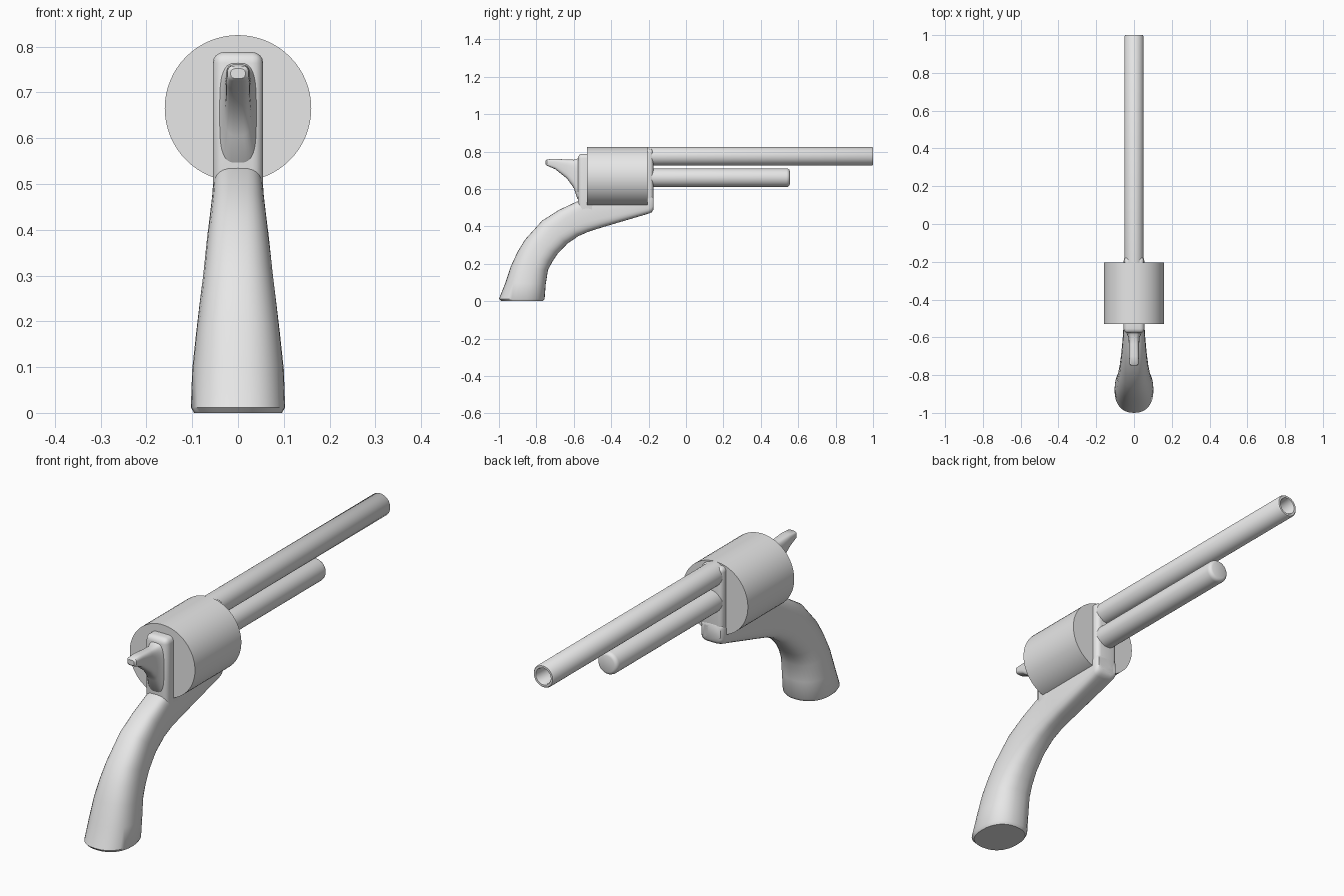
import bpy, bmesh
from math import cos, sin, pi
from mathutils import Matrix, Vector

if "Cube" in bpy.data.objects:
    bpy.data.objects.remove(bpy.data.objects["Cube"])

GREY = (0.8, 0.8, 0.8, 1)
metal = bpy.data.materials.new("plain grey")
metal.use_nodes = True
metal.diffuse_color = GREY
metal.node_tree.nodes["Principled BSDF"].inputs["Base Color"].default_value = GREY


def finish(name, bm, angle=0.7):
    bmesh.ops.recalc_face_normals(bm, faces=bm.faces)
    mesh = bpy.data.meshes.new(name)
    bm.to_mesh(mesh)
    bm.free()
    mesh.materials.append(metal)
    ob = bpy.data.objects.new(name, mesh)
    bpy.context.collection.objects.link(ob)
    bpy.ops.object.select_all(action='DESELECT')
    ob.select_set(True)
    bpy.context.view_layer.objects.active = ob
    bpy.ops.object.shade_smooth_by_angle(angle=angle)
    return ob


def skin(bm, rings):
    """Bridge closed rings of vertices and cap both ends."""
    n = len(rings[0])
    for a, b in zip(rings, rings[1:]):
        for i in range(n):
            j = (i + 1) % n
            bm.faces.new((a[i], a[j], b[j], b[i]))
    bm.faces.new(rings[0])
    bm.faces.new(rings[-1])


def spow(v, p):
    return abs(v) ** p * (1 if v >= 0 else -1)


def loft(name, stations, seg=32):
    """Each station: back y, z, front y, z, half width, squareness."""
    bm = bmesh.new()
    rings = []
    for y1, z1, y2, z2, hw, sq in stations:
        back, front = Vector((0, y1, z1)), Vector((0, y2, z2))
        mid, half = (back + front) / 2, (back - front) / 2
        ring = []
        for i in range(seg):
            t = 2 * pi * i / seg
            p = mid + half * spow(sin(t), 2 / sq)
            p.x = hw * spow(cos(t), 2 / sq)
            ring.append(bm.verts.new(p))
        rings.append(ring)
    skin(bm, rings)
    return finish(name, bm)


def turned(name, profile, z, seg=48):
    """Revolve (radius, y) points about a lengthwise axis at height z."""
    bm = bmesh.new()
    rings = [[bm.verts.new((r * cos(2 * pi * i / seg), y, z + r * sin(2 * pi * i / seg)))
              for i in range(seg)] for r, y in profile]
    skin(bm, rings)
    return finish(name, bm)


def plate(name, y0, y1, z0, z1, hw, bevel):
    bm = bmesh.new()
    bmesh.ops.create_cube(bm, size=1, matrix=Matrix.Translation((0, (y0 + y1) / 2, (z0 + z1) / 2))
                          @ Matrix.Diagonal((2 * hw, y1 - y0, z1 - z0, 1)))
    bmesh.ops.bevel(bm, geom=bm.edges[:], offset=bevel, segments=4, profile=0.5, affect='EDGES')
    return finish(name, bm)


# Curved grip running forward into the lower frame
loft("grip_and_frame", [
    (-0.988, 0, -0.765, 0, 0.096, 2.3),
    (-1.0, 0.012, -0.756, 0.012, 0.103, 2.3),
    (-0.965, 0.10, -0.75, 0.09, 0.100, 2.3),
    (-0.935, 0.19, -0.738, 0.166, 0.091, 2.4),
    (-0.90, 0.265, -0.715, 0.21, 0.084, 2.4),
    (-0.86, 0.33, -0.685, 0.255, 0.077, 2.5),
    (-0.77, 0.43, -0.635, 0.307, 0.068, 2.7),
    (-0.68, 0.487, -0.575, 0.348, 0.061, 3),
    (-0.585, 0.532, -0.52, 0.372, 0.056, 3.5),
    (-0.50, 0.56, -0.45, 0.394, 0.055, 4),
    (-0.20, 0.57, -0.20, 0.468, 0.055, 4),
    (-0.183, 0.57, -0.183, 0.475, 0.053, 4),
    (-0.175, 0.56, -0.175, 0.488, 0.046, 4)])

# Upright plates either side of the drum
plate("rear_plate", -0.578, -0.48, 0.44, 0.788, 0.055, 0.024)
plate("front_plate", -0.27, -0.175, 0.476, 0.815, 0.053, 0.02)

# Hammer spur
loft("hammer", [
    (-0.75, 0.752, -0.75, 0.73, 0.016, 3),
    (-0.743, 0.758, -0.743, 0.724, 0.023, 3.5),
    (-0.70, 0.761, -0.70, 0.706, 0.026, 3.5),
    (-0.636, 0.757, -0.636, 0.655, 0.027, 3.5),
    (-0.60, 0.756, -0.60, 0.605, 0.03, 3.5),
    (-0.582, 0.762, -0.582, 0.55, 0.038, 3.5),
    (-0.55, 0.775, -0.55, 0.52, 0.05, 3.5)])

# Drum, hollow barrel and the rod beneath it
turned("drum", [(0.16, -0.53), (0.16, -0.205)], 0.665, 64)
turned("barrel", [(0.05, -0.22), (0.05, 0.995), (0.046, 1.0), (0.037, 1.0),
                  (0.034, 0.995), (0.034, 0.85)], 0.775)
turned("under_rod", [(0.05, -0.22), (0.05, 0.537), (0.048, 0.546),
                     (0.043, 0.552), (0.036, 0.555)], 0.66)
